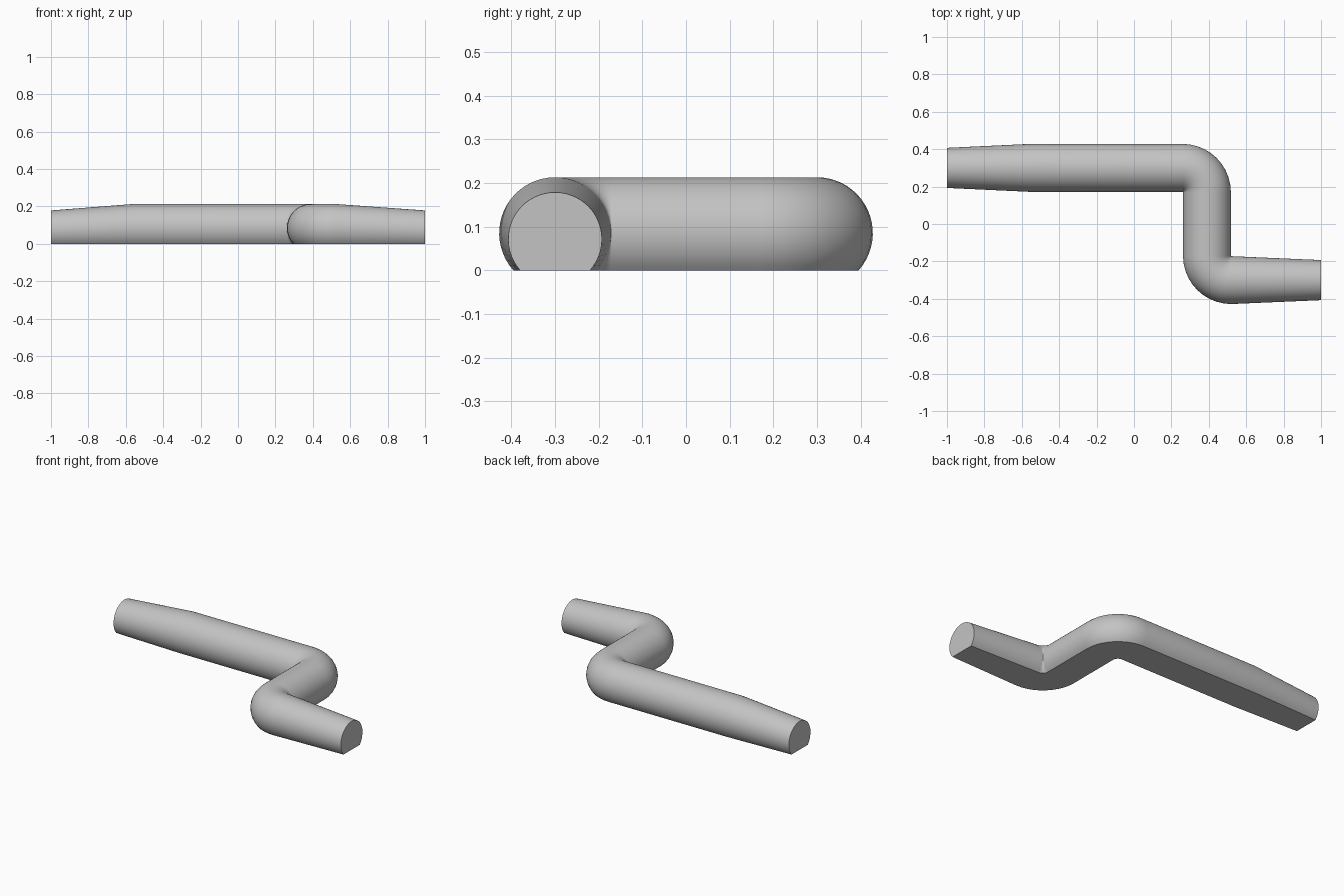
import bpy, bmesh, math
from mathutils import Vector

cube = bpy.data.objects.get("Cube")
if cube:
    bpy.data.objects.remove(cube, do_unlink=True)

RADIUS, AXIS_Z = 0.128, 0.085     # flat-bottomed round bar
BEND, OFFSET, CRANK_X = 0.13, 0.3, 0.39
END_SCALE = 0.838                 # tapered tips
ARC_STEPS, BEND_STEPS = 40, 10

grey = bpy.data.materials.new("light grey")
grey.use_nodes = True
color = (0.55, 0.55, 0.55, 1)
grey.diffuse_color = color
grey.node_tree.nodes["Principled BSDF"].inputs["Base Color"].default_value = color

# Path stations: position, heading angle, section scale
stations = [(Vector((-1, OFFSET, 0)), 0, END_SCALE),
            (Vector((-0.56, OFFSET, 0)), 0, 1)]


def add_bend(cx, cy, side):
    """Quarter turn; side 1 turns from +x to -y, side -1 turns back."""
    for i in range(BEND_STEPS + 1):
        t = math.pi / 2 * i / BEND_STEPS
        heading = -t if side > 0 else t - math.pi / 2
        normal = Vector((-math.sin(heading), math.cos(heading), 0))
        stations.append((Vector((cx, cy, 0)) + normal * BEND * side, heading, 1))


add_bend(CRANK_X - BEND, OFFSET - BEND, 1)
add_bend(CRANK_X + BEND, BEND - OFFSET, -1)
stations.append((Vector((1, -OFFSET, 0)), 0, END_SCALE))

# Section: circular arc that starts and ends on the ground
start = -math.asin(AXIS_Z / RADIUS)
section = []
for i in range(ARC_STEPS + 1):
    a = start + (math.pi - 2 * start) * i / ARC_STEPS
    section.append((RADIUS * math.cos(a), AXIS_Z + RADIUS * math.sin(a)))
section[0] = (section[0][0], 0)
section[-1] = (section[-1][0], 0)

# Sweep the section along the path
bm = bmesh.new()
rings = []
for pos, heading, scale in stations:
    across = Vector((-math.sin(heading), math.cos(heading), 0))
    rings.append([bm.verts.new(pos + (across * u + Vector((0, 0, w))) * scale)
                  for u, w in section])
n = len(section)
for a, b in zip(rings, rings[1:]):
    for i in range(n):
        j = (i + 1) % n
        bm.faces.new((a[i], a[j], b[j], b[i]))
bm.faces.new(rings[0])
bm.faces.new(rings[-1])
bmesh.ops.recalc_face_normals(bm, faces=bm.faces)

mesh = bpy.data.meshes.new("cranked_bar")
bm.to_mesh(mesh)
bm.free()
mesh.materials.append(grey)
bar = bpy.data.objects.new("cranked_bar", mesh)
bpy.context.collection.objects.link(bar)

# Smooth sides, crisp ends and base
bpy.context.view_layer.objects.active = bar
bar.select_set(True)
bpy.ops.object.shade_smooth_by_angle(angle=math.radians(35))
